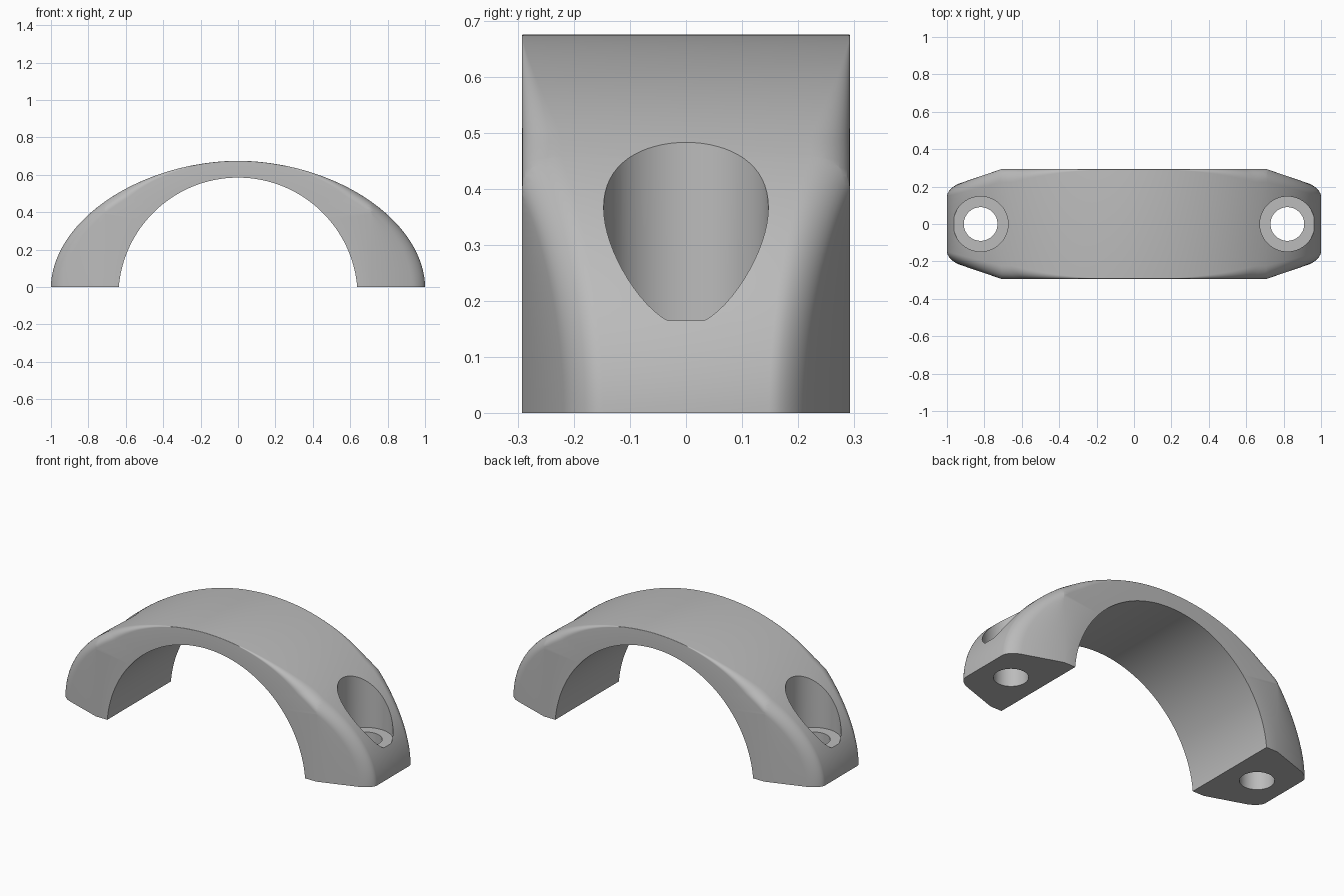
import bpy
import bmesh
from math import sin, cos, pi, asin
from mathutils import Vector

default = bpy.data.objects.get("Cube")
if default:
    bpy.data.objects.remove(default, do_unlink=True)

HALF = 0.293        # half width of the band
TAPER_X = 0.71      # where the ends start to narrow
TAPER = 0.34
STATIONS = 120
ARC = 8
BOLT_X = 0.82

grey = bpy.data.materials.new("Grey metal")
grey.use_nodes = True
colour = (0.5, 0.5, 0.5, 1)
grey.diffuse_color = colour
grey.node_tree.nodes["Principled BSDF"].inputs["Base Color"].default_value = colour


def power(v, e):
    return (1 if v >= 0 else -1) * abs(v) ** e


def section(t):
    """Ring of points across the band, with rounded outer corners."""
    e = 2 / 1.9
    outer = Vector((power(cos(t), e), 0, 0.675 * power(max(sin(t), 0), e)))
    start = asin(0.055 / 0.64)
    a = start + (pi - 2 * start) * t / pi
    inner = Vector((0.64 * cos(a), 0, 0.64 * sin(a) - 0.055))
    out = (outer - inner).normalized()
    r = max(0.003, 0.07 * min(1, abs(outer.x) / 0.65) ** 2.5)
    side = []
    for i in range(ARC + 1):
        b = pi / 2 * i / ARC
        p = outer - out * r * (1 - sin(b))
        side.append(Vector((p.x, HALF - r * (1 - cos(b)), p.z)))
    side.insert(0, Vector((inner.x, HALF, inner.z)))
    mirror = [Vector((p.x, -p.y, p.z)) for p in reversed(side)]
    return side + mirror


# Arched band lofted from end to end
bm = bmesh.new()
rings = [[bm.verts.new(p) for p in section(pi * i / STATIONS)]
         for i in range(STATIONS + 1)]
for r0, r1 in zip(rings, rings[1:]):
    for j in range(len(r0)):
        k = (j + 1) % len(r0)
        bm.faces.new((r0[j], r0[k], r1[k], r1[j]))
bm.faces.new(rings[0])
bm.faces.new(rings[-1])

# Narrow both ends beyond a clean cut line
for x in (-TAPER_X, TAPER_X):
    bmesh.ops.bisect_plane(bm, geom=bm.verts[:] + bm.edges[:] + bm.faces[:],
                           plane_co=(x, 0, 0), plane_no=(1, 0, 0))
for v in bm.verts:
    v.co.y *= 1 - TAPER * max(0, abs(v.co.x) - TAPER_X) / HALF
    if v.co.z < 0.0005:
        v.co.z = 0
bmesh.ops.recalc_face_normals(bm, faces=bm.faces[:])
mesh = bpy.data.meshes.new("clamp_band")
bm.to_mesh(mesh)
bm.free()
band = bpy.data.objects.new("clamp_band", mesh)
bpy.context.collection.objects.link(band)
mesh.materials.append(grey)


def drill(name, x, radius, z0, z1):
    bpy.ops.mesh.primitive_cylinder_add(vertices=64, radius=radius, depth=z1 - z0,
                                        location=(x, 0, (z0 + z1) / 2))
    cutter = bpy.context.object
    cutter.name = name
    cutter.hide_render = True
    cutter.data.materials.append(grey)
    mod = band.modifiers.new(name, 'BOOLEAN')
    mod.operation = 'DIFFERENCE'
    mod.solver = 'EXACT'
    mod.object = cutter
    bpy.context.view_layer.objects.active = band
    bpy.ops.object.modifier_apply(modifier=name)
    bpy.data.objects.remove(cutter, do_unlink=True)


# Bolt holes with counterbored seats
for label, x in (("left", BOLT_X), ("right", -BOLT_X)):
    drill(label + "_bolt_seat_cutter", x, 0.147, 0.165, 1)
    drill(label + "_bolt_hole_cutter", x, 0.09, -0.2, 0.5)

bpy.ops.object.select_all(action='DESELECT')
band.select_set(True)
bpy.context.view_layer.objects.active = band
bpy.ops.object.shade_smooth_by_angle(angle=pi / 6)
